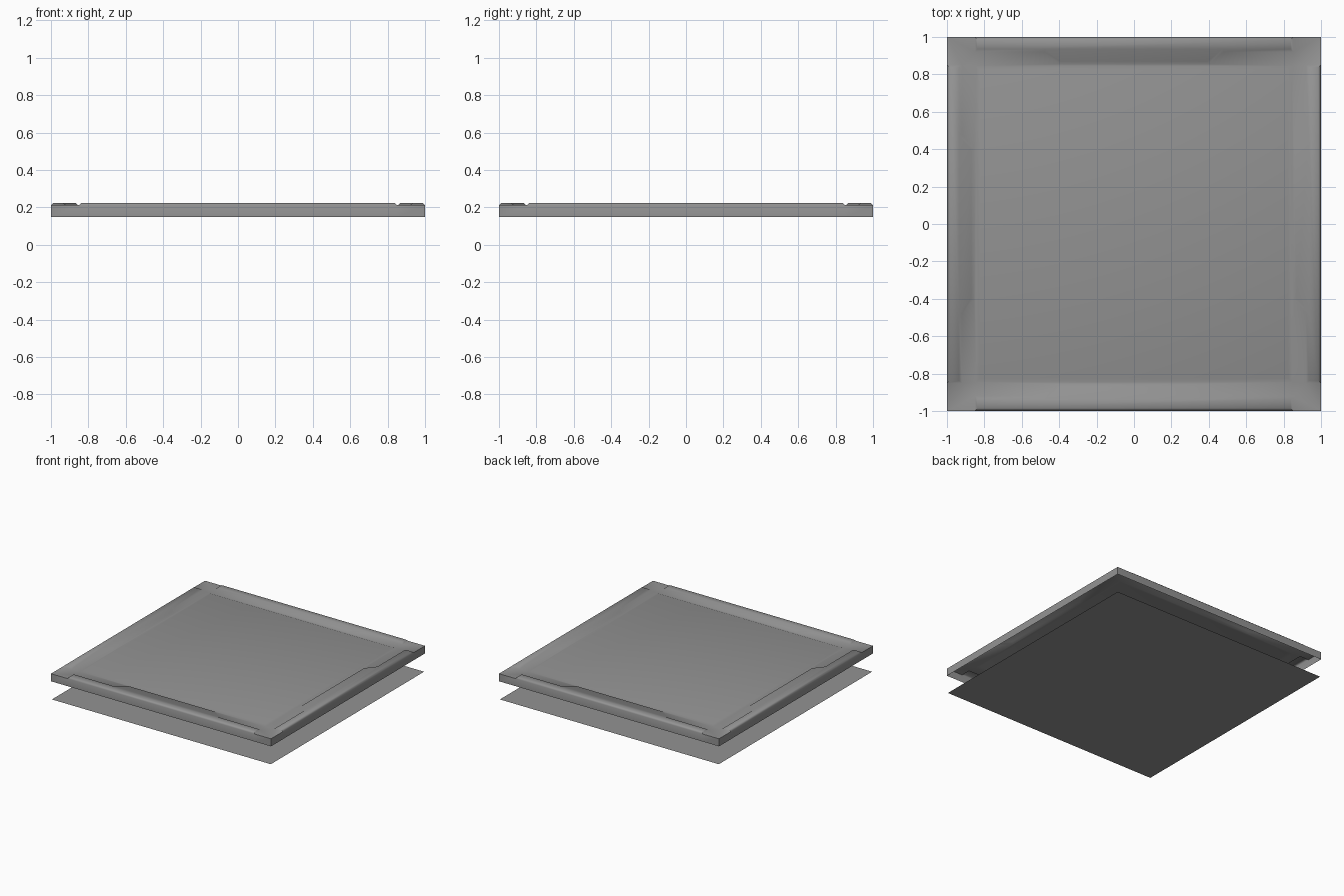
import bpy, bmesh, math
from mathutils import Matrix

cube = bpy.data.objects.get("Cube")
if cube:
    bpy.data.objects.remove(cube, do_unlink=True)

grey = bpy.data.materials.new("metal grey")
grey.use_nodes = True
colour = (0.29, 0.29, 0.29, 1)
grey.diffuse_color = colour
grey.node_tree.nodes["Principled BSDF"].inputs["Base Color"].default_value = colour

BOTTOM, BASE, PANEL, TOP = 0.15, 0.212, 0.219, 0.225


def finish(bm, name):
    mesh = bpy.data.meshes.new(name)
    bm.to_mesh(mesh)
    bm.free()
    mesh.materials.append(grey)
    obj = bpy.data.objects.new(name, mesh)
    bpy.context.collection.objects.link(obj)
    return obj


def mirrored(half):
    return half + [(-x, y) for x, y in reversed(half)]


# Outline of one edge strip at its foot and at its top
foot_path = mirrored([(-0.85, -1), (-0.85, -0.92), (-0.48, -0.92), (-0.40, -0.855)])
top_path = mirrored([(-0.838, -0.985), (-0.838, -0.935), (-0.474, -0.935), (-0.394, -0.87)])

bm = bmesh.new()


def ring(points, z, turn=0):
    rot = Matrix.Rotation(turn, 3, 'Z')
    verts = [bm.verts.new((x, y, z)) for x, y in points]
    for v in verts:
        v.co = rot @ v.co
    return verts


def bridge(lower, upper):
    n = len(lower)
    for i in range(n):
        j = (i + 1) % n
        bm.faces.new((lower[i], lower[j], upper[j], upper[i]))


def square(s):
    return [(-s, -s), (s, -s), (s, s), (-s, s)]


# Four raised edge strips, each with a wider middle
outline, rim = [], []
for k in range(4):
    turn = k * math.pi / 2
    corner = ring([(-1, -1)], BASE, turn)
    foot = ring(foot_path, BASE, turn)
    top = ring(top_path, TOP, turn)
    bridge(foot[::-1], top[::-1])
    bm.faces.new(top[::-1])
    outline += corner + foot
    rim += [corner[0], foot[0], foot[-1]]

# Raised centre panel
panel_foot = ring(square(0.845), BASE)
panel_top = ring(square(0.825), PANEL)
bridge(panel_foot, panel_top)
bm.faces.new(panel_top)


# Flat surface between the strips and the panel
def edges_of(loop):
    out = []
    for a, b in zip(loop, loop[1:] + loop[:1]):
        out.append(bm.edges.get((a, b)) or bm.edges.new((a, b)))
    return out


bmesh.ops.triangle_fill(bm, use_beauty=True, normal=(0, 0, 1),
                        edges=edges_of(outline) + edges_of(panel_foot))

# Outer walls, open underneath
skirt = [bm.verts.new((v.co.x, v.co.y, BOTTOM)) for v in rim]
bridge(skirt, rim)

bmesh.ops.recalc_face_normals(bm, faces=bm.faces)
if max(bm.faces, key=lambda f: f.calc_area()).normal.z < 0:
    bmesh.ops.reverse_faces(bm, faces=bm.faces)
tile = finish(bm, "floor_tile")

# Thin sheet under the tile
bm = bmesh.new()
bmesh.ops.create_grid(bm, x_segments=1, y_segments=1, size=0.995)
finish(bm, "ground_sheet")

bpy.ops.object.select_all(action='DESELECT')
tile.select_set(True)
bpy.context.view_layer.objects.active = tile
bpy.ops.object.shade_smooth_by_angle(angle=math.radians(50))
